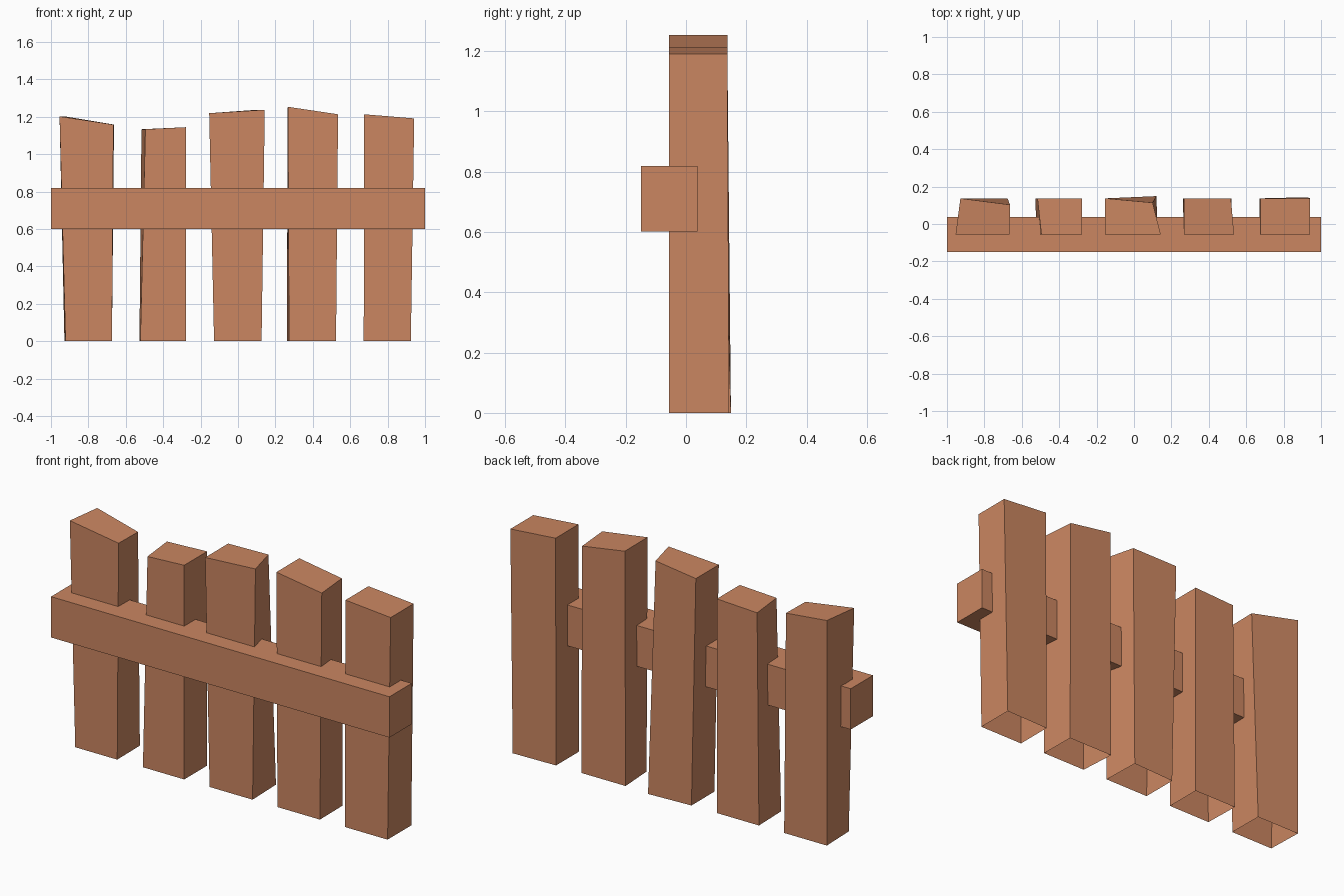
import bpy, bmesh

if "Cube" in bpy.data.objects:
    bpy.data.objects.remove(bpy.data.objects["Cube"])

wood = bpy.data.materials.new("terracotta_wood")
wood.diffuse_color = (0.595, 0.24, 0.12, 1)
wood.use_nodes = True
wood.node_tree.nodes["Principled BSDF"].inputs["Base Color"].default_value = wood.diffuse_color

FRONT, BACK = -0.057, 0.137


def finish(name, bm):
    mesh = bpy.data.meshes.new(name)
    bm.to_mesh(mesh)
    bm.free()
    mesh.materials.append(wood)
    obj = bpy.data.objects.new(name, mesh)
    bpy.context.collection.objects.link(obj)


def picket(name, foot, head, z_left, z_right, foot_y, head_y):
    """Skewed post with open bottom; x order: front left, front right, back right, back left."""
    bm = bmesh.new()
    low = [bm.verts.new((x, y, 0)) for x, y in zip(foot, (FRONT, FRONT, foot_y, BACK))]
    zs = (z_left, z_right, z_right, z_left)
    top = [bm.verts.new((x, y, z)) for x, y, z in zip(head, (FRONT, FRONT, head_y, BACK), zs)]
    for i in range(4):
        j = (i + 1) % 4
        bm.faces.new((low[i], low[j], top[j], top[i]))
    bm.faces.new(top)
    finish(name, bm)


# five hand-cut pickets: foot x, head x, left / right height, back right corner y at foot and head
pickets = [
    ((-.922, -.674, -.676, -.928), (-.954, -.666, -.663, -.928), 1.202, 1.158, .137, .103),
    ((-.522, -.278, -.278, -.527), (-.495, -.278, -.278, -.516), 1.133, 1.144, .137, .137),
    ((-.128, .126, .120, -.128), (-.154, .143, .100, -.154), 1.219, 1.237, .149, .114),
    ((.273, .524, .522, .261), (.267, .535, .518, .266), 1.253, 1.213, .137, .137),
    ((.672, .924, .924, .672), (.675, .942, .942, .675), 1.213, 1.191, .143, .137),
]
for n, data in enumerate(pickets, 1):
    picket(f"picket_{n}", *data)

# cross rail
bm = bmesh.new()
bmesh.ops.create_cube(bm, size=1)
bmesh.ops.scale(bm, vec=(2.0, 0.188, 0.218), verts=bm.verts)
bmesh.ops.translate(bm, vec=(0, -0.056, 0.71), verts=bm.verts)
finish("cross_rail", bm)
